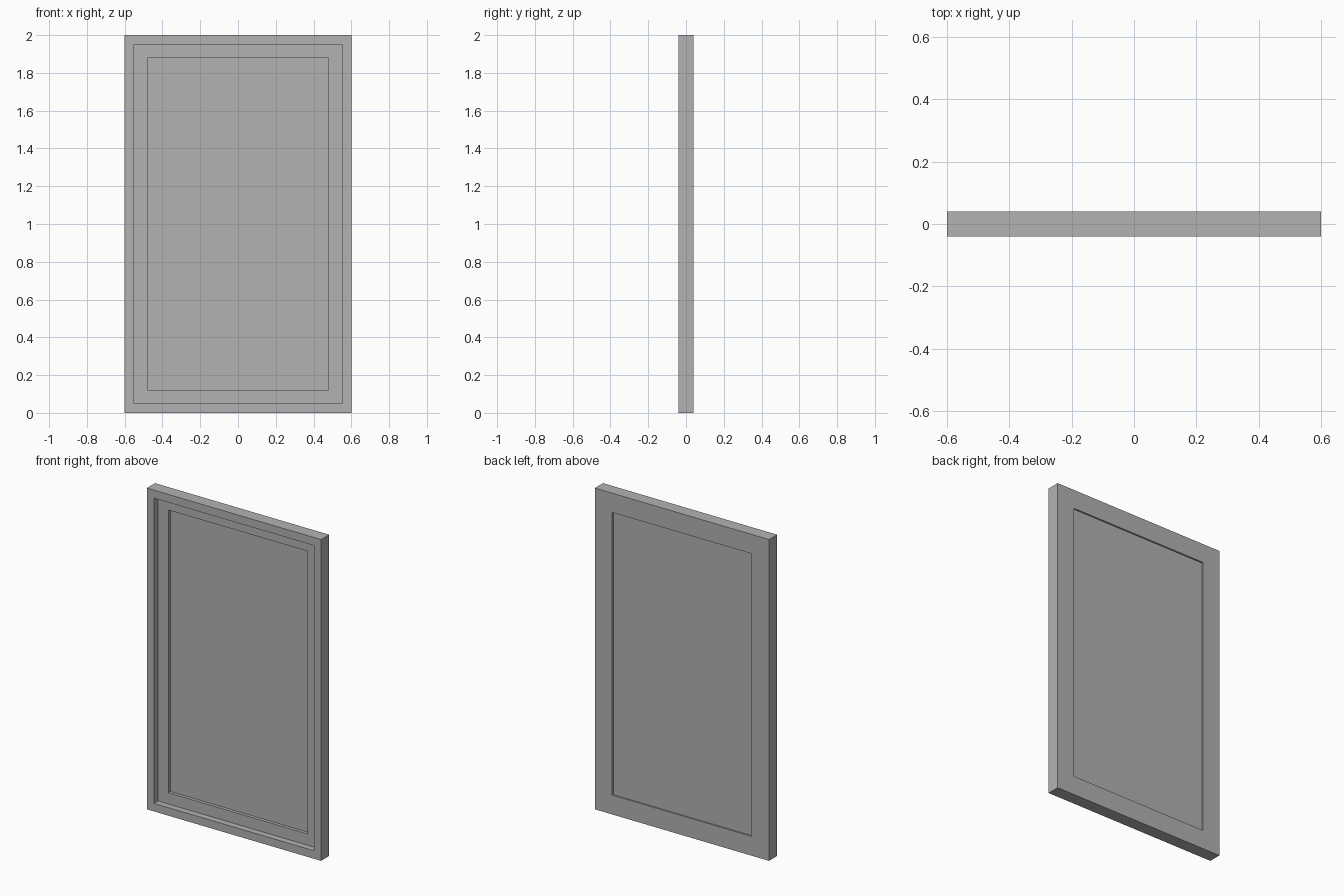
import bpy
import bmesh

cube = bpy.data.objects.get("Cube")
if cube:
    bpy.data.objects.remove(cube, do_unlink=True)

HEIGHT = 2.0
MID = HEIGHT / 2

grey = bpy.data.materials.new("plain grey")
grey.use_nodes = True
colour = (0.448, 0.448, 0.448, 1)
grey.diffuse_color = colour
grey.node_tree.nodes["Principled BSDF"].inputs["Base Color"].default_value = colour


def finish(name, bm):
    bmesh.ops.recalc_face_normals(bm, faces=bm.faces)
    mesh = bpy.data.meshes.new(name)
    bm.to_mesh(mesh)
    bm.free()
    mesh.materials.append(grey)
    obj = bpy.data.objects.new(name, mesh)
    bpy.context.collection.objects.link(obj)
    return obj


def rectangle(bm, half_x, half_z, y):
    """Four corners of an upright rectangle."""
    signs = ((-1, -1), (1, -1), (1, 1), (-1, 1))
    return [bm.verts.new((sx * half_x, y, MID + sz * half_z)) for sx, sz in signs]


def frame(name, half_x, half_z, border, front, back):
    """Rectangular ring with mitred corners."""
    bm = bmesh.new()
    inner_x, inner_z = half_x - border, half_z - border
    loops = [rectangle(bm, half_x, half_z, front), rectangle(bm, half_x, half_z, back),
             rectangle(bm, inner_x, inner_z, back), rectangle(bm, inner_x, inner_z, front)]
    for i, a in enumerate(loops):
        b = loops[(i + 1) % len(loops)]
        for j in range(4):
            k = (j + 1) % 4
            bm.faces.new((a[j], a[k], b[k], b[j]))
    return finish(name, bm)


def panel(name, half_x, half_z, front, back):
    """Closed flat slab."""
    bm = bmesh.new()
    a = rectangle(bm, half_x, half_z, front)
    b = rectangle(bm, half_x, half_z, back)
    bm.faces.new(a)
    bm.faces.new(b)
    for j in range(4):
        k = (j + 1) % 4
        bm.faces.new((a[j], a[k], b[k], b[j]))
    return finish(name, bm)


# Deep outer frame
frame("outer_frame", 0.60, MID, 0.05, -0.04, 0.04)
# Inner frame, set back at the front and flush at the rear
frame("inner_frame", 0.55, MID - 0.05, 0.07, 0.0, 0.04)
# Thin pane recessed from both sides
panel("centre_panel", 0.48, MID - 0.12, 0.02, 0.03)
